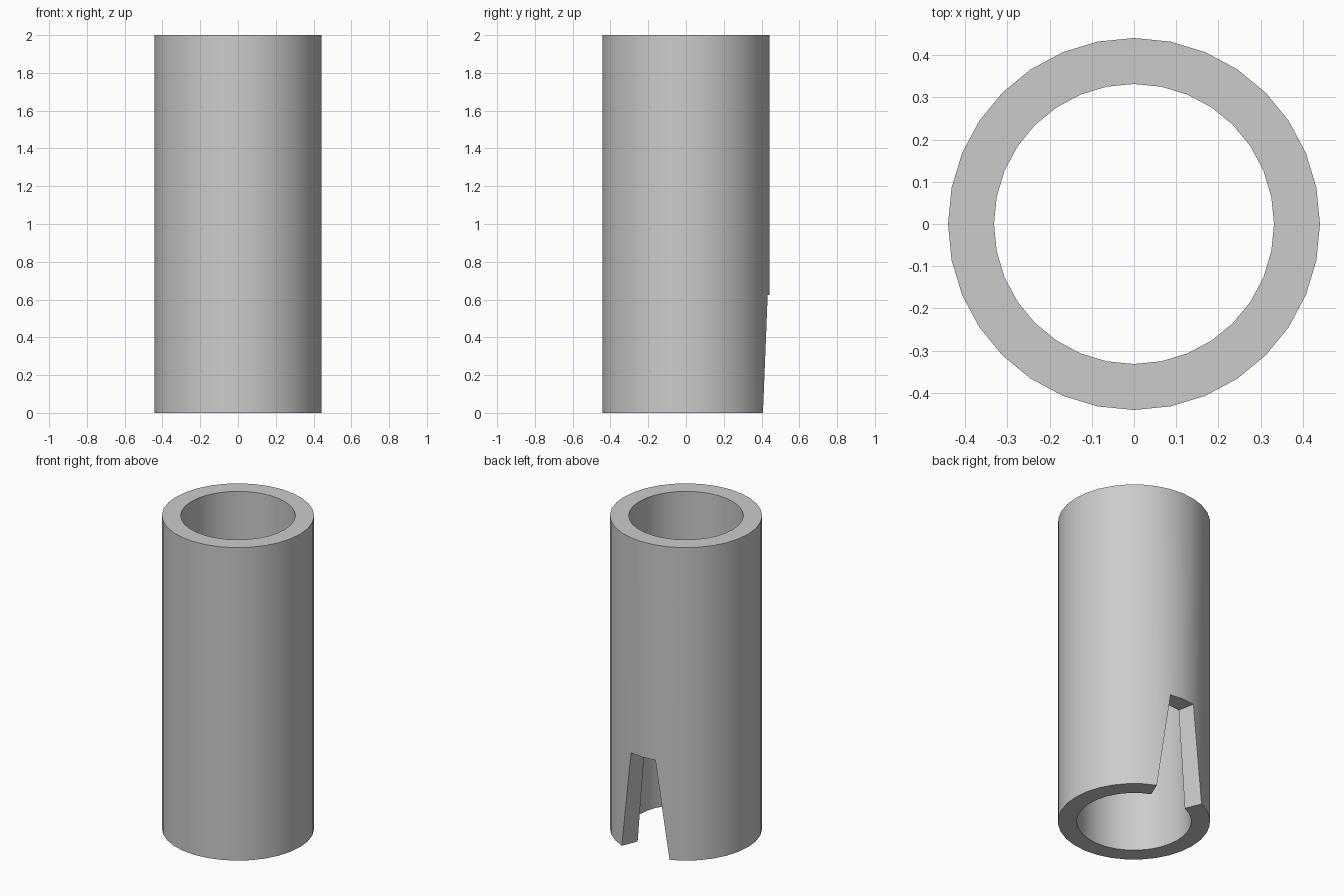
import bpy, bmesh, math

if "Cube" in bpy.data.objects:
    bpy.data.objects.remove(bpy.data.objects["Cube"])

SIDES = 32
R_OUT, R_IN = 0.441, 0.332
HEIGHT, NOTCH = 2.0, 0.625

grey = bpy.data.materials.new("light_grey")
grey.diffuse_color = (0.6, 0.6, 0.6, 1)
grey.use_nodes = True
grey.node_tree.nodes["Principled BSDF"].inputs["Base Color"].default_value = grey.diffuse_color

# Thick tube built column by column; the rear columns start higher,
# which leaves a tapered notch in the bottom rim.
bm = bmesh.new()
columns = []
for i in range(SIDES):
    a = math.pi / 2 + i * math.tau / SIDES
    low = NOTCH if i in (0, 1, SIDES - 1) else 0.0
    section = [(R_OUT, low), (R_OUT, HEIGHT), (R_IN, HEIGHT), (R_IN, low)]
    columns.append([bm.verts.new((r * math.cos(a), r * math.sin(a), z))
                    for r, z in section])

# Outer wall, top rim, inner wall, bottom rim
for i in range(SIDES):
    c, d = columns[i], columns[(i + 1) % SIDES]
    for k in range(4):
        m = (k + 1) % 4
        bm.faces.new((c[k], d[k], d[m], c[m]))
bmesh.ops.recalc_face_normals(bm, faces=bm.faces)

mesh = bpy.data.meshes.new("notched_tube")
bm.to_mesh(mesh)
bm.free()
mesh.materials.append(grey)
tube = bpy.data.objects.new("notched_tube", mesh)
bpy.context.collection.objects.link(tube)

# Smooth walls, crisp rims
bpy.context.view_layer.objects.active = tube
tube.select_set(True)
bpy.ops.object.shade_smooth_by_angle(angle=math.radians(30))
